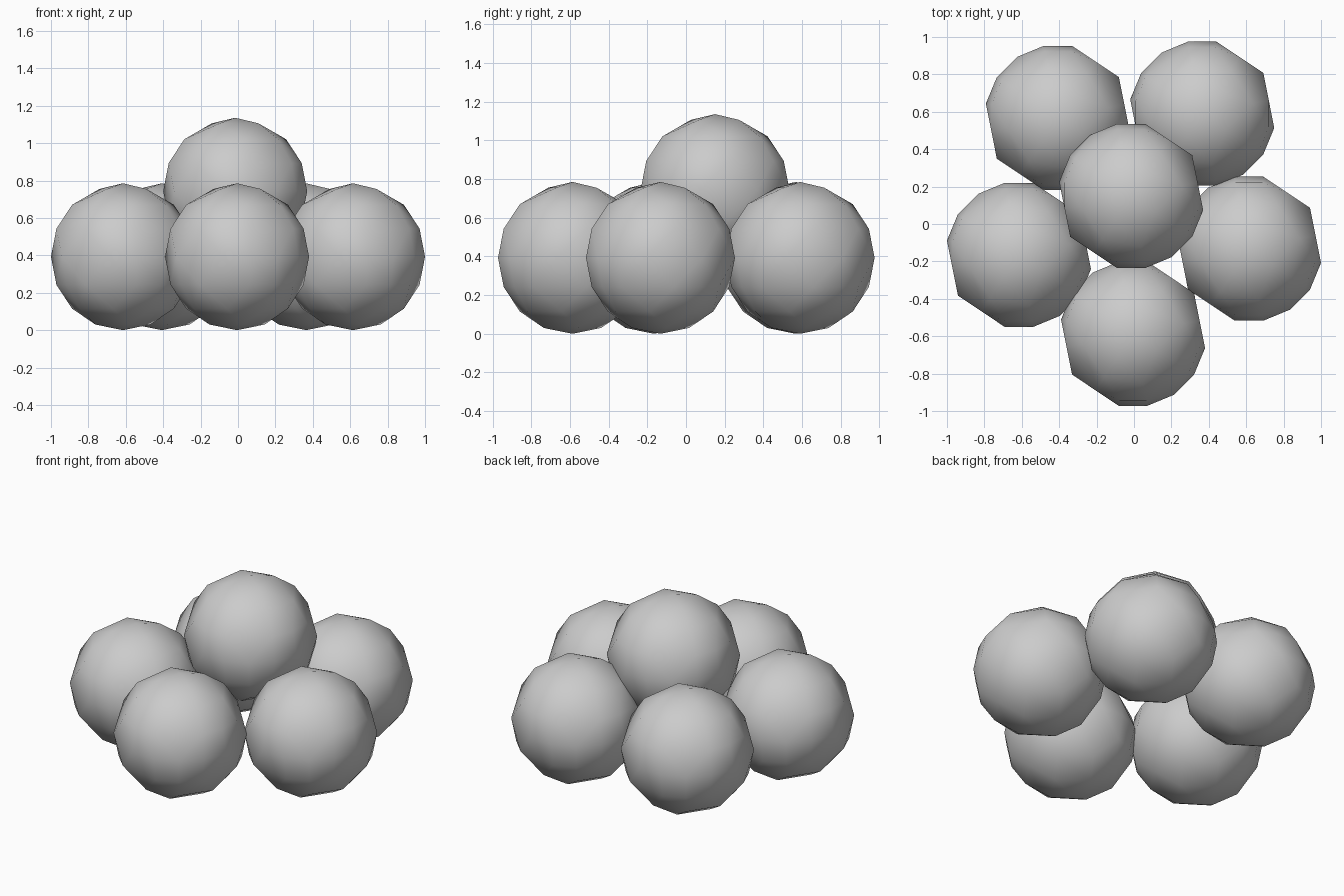
import bpy, bmesh
from math import sin, cos, radians

if "Cube" in bpy.data.objects:
    bpy.data.objects.remove(bpy.data.objects["Cube"])

R = 0.3925
STEP = 22.5


# Low-poly ball: a thinned 16 x 8 sphere grid, closed with a convex hull
def ball_mesh():
    bm = bmesh.new()
    bm.verts.new((0, 0, R))
    bm.verts.new((0, 0, -R))
    for ring in range(1, 8):
        t = radians(ring * STEP)
        for seg in range(16):
            half = seg % 8
            keep = {1: seg % 4 == 2,
                    2: seg % 2 == 0,
                    3: half not in (1, 5),
                    4: half not in (0, 2),
                    5: half not in (3, 7),
                    6: seg % 2 == 1,
                    7: seg % 4 == 0}[ring]
            if keep:
                a = radians(seg * STEP + STEP / 2)
                bm.verts.new((R * sin(t) * cos(a), R * sin(t) * sin(a), R * cos(t)))
    bmesh.ops.convex_hull(bm, input=bm.verts[:])
    bmesh.ops.recalc_face_normals(bm, faces=bm.faces[:])
    for f in bm.faces:
        f.smooth = True
    me = bpy.data.meshes.new("ball")
    bm.to_mesh(me)
    bm.free()
    return me


# Five balls in a ring with one resting on top
centres = {
    "ball_front": (-0.005, -0.587, R),
    "ball_left": (-0.615, -0.165, R),
    "ball_right": (0.615, -0.132, R),
    "ball_back_left": (-0.407, 0.567, R),
    "ball_back_right": (0.365, 0.59, R),
    "ball_top": (-0.015, 0.15, 0.743),
}
mesh = ball_mesh()
for name, loc in centres.items():
    ob = bpy.data.objects.new(name, mesh)
    ob.location = loc
    bpy.context.collection.objects.link(ob)
